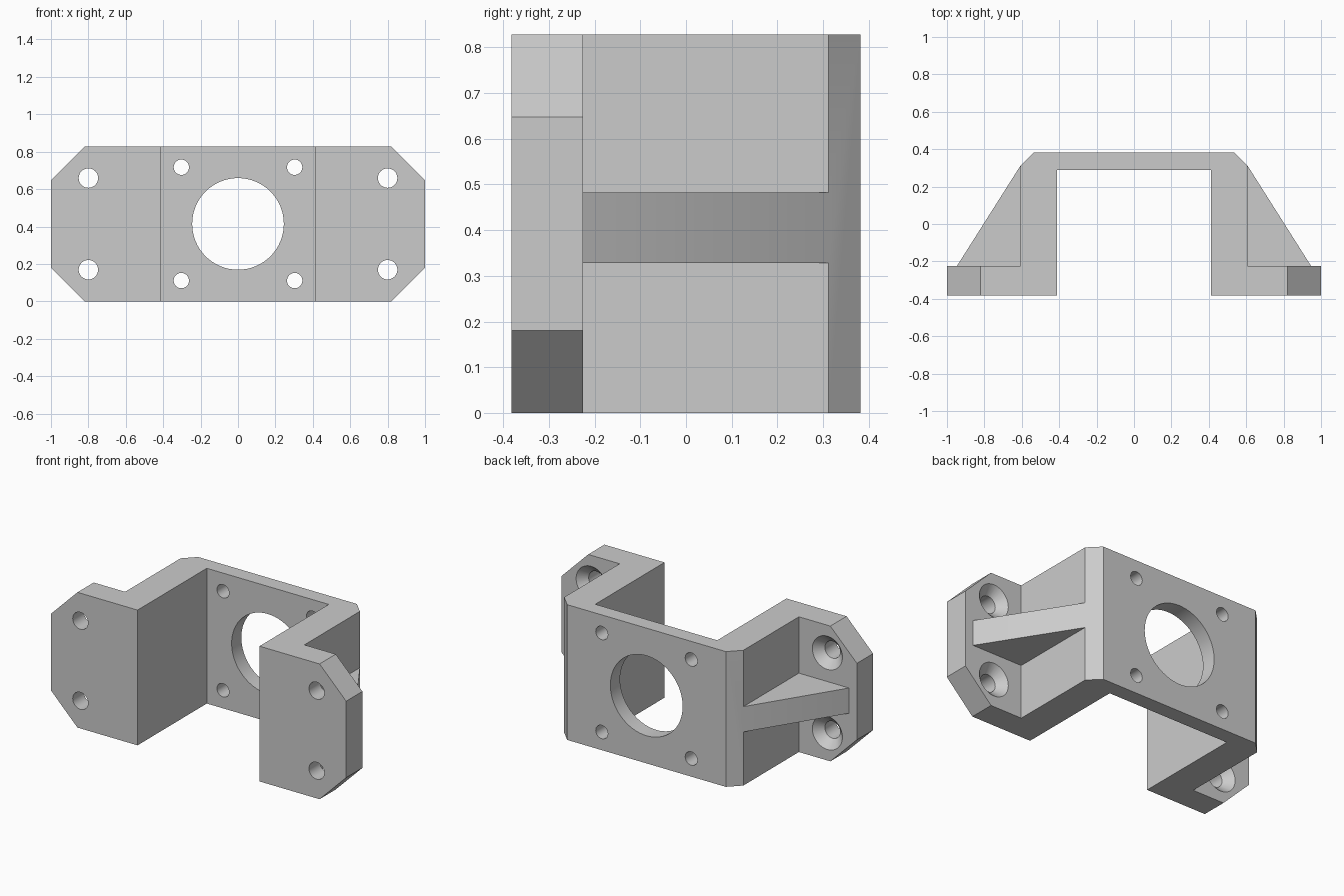
import bpy, bmesh, math
from mathutils import Vector

if "Cube" in bpy.data.objects:
    bpy.data.objects.remove(bpy.data.objects["Cube"], do_unlink=True)

HEIGHT, MID = 0.828, 0.414
FRONT, BACK, FLANGE = -0.382, 0.382, -0.225

grey = bpy.data.materials.new("light grey")
grey.use_nodes = True
COLOUR = (0.6, 0.6, 0.6, 1)
grey.diffuse_color = COLOUR
grey.node_tree.nodes["Principled BSDF"].inputs["Base Color"].default_value = COLOUR


def prism(bm, points, offset):
    """Extrude a closed outline of 3D points along offset."""
    face = bm.faces.new([bm.verts.new(p) for p in points])
    new = bmesh.ops.extrude_face_region(bm, geom=[face])["geom"]
    verts = [g for g in new if isinstance(g, bmesh.types.BMVert)]
    bmesh.ops.translate(bm, verts=verts, vec=offset)


def lathe_y(bm, x, z, profile, sides):
    """Closed turned solid around a y axis; profile holds (radius, y)."""
    rings = []
    for r, y in profile:
        angles = [2 * math.pi * i / sides for i in range(sides)]
        rings.append([bm.verts.new((x + r * math.cos(a), y, z + r * math.sin(a)))
                      for a in angles])
    for a, b in zip(rings, rings[1:]):
        for i in range(sides):
            j = (i + 1) % sides
            bm.faces.new((a[i], a[j], b[j], b[i]))
    bm.faces.new(rings[0])
    bm.faces.new(rings[-1])


def finish(name, bm):
    bmesh.ops.recalc_face_normals(bm, faces=bm.faces)
    mesh = bpy.data.meshes.new(name)
    bm.to_mesh(mesh)
    bm.free()
    mesh.materials.append(grey)
    obj = bpy.data.objects.new(name, mesh)
    bpy.context.collection.objects.link(obj)
    return obj


def boolean(target, tool, operation):
    """Apply a boolean, then discard the tool."""
    mod = target.modifiers.new(operation, "BOOLEAN")
    mod.operation, mod.solver, mod.object = operation, "EXACT", tool
    bpy.context.view_layer.objects.active = target
    bpy.ops.object.modifier_apply(modifier=mod.name)
    bpy.data.objects.remove(tool, do_unlink=True)


# Hat-shaped bracket body
half = [(0.413, 0.288), (0.413, FRONT), (1, FRONT), (1, FLANGE),
        (0.607, FLANGE), (0.607, 0.312), (0.537, BACK)]
outline = half + [(-x, y) for x, y in reversed(half)]
bm = bmesh.new()
prism(bm, [(x, y, 0) for x, y in outline], Vector((0, 0, HEIGHT)))
bracket = finish("bracket", bm)

# Stiffening ribs, rooted inside the walls and flanges
rib = [(0.607, 0.312), (0.947, FLANGE), (0.947, -0.26), (0.55, -0.26), (0.55, 0.25)]
for side in (-1, 1):
    bm = bmesh.new()
    prism(bm, [(side * x, y, 0.328) for x, y in rib], Vector((0, 0, 0.155)))
    boolean(bracket, finish("rib", bm), "UNION")

# Cutters: central bore, corner chamfers, small holes, countersunk flange holes
bm = bmesh.new()
lathe_y(bm, 0, MID, [(0.245, 0.2), (0.245, 0.5)], 64)
corner = [(0.72, -0.1), (1.1, -0.1), (1.1, 0.28)]
sink = [(0.052, -0.5), (0.052, FLANGE - 0.05), (0.102, FLANGE), (0.102, FLANGE + 0.04)]
for sx in (-1, 1):
    for sz in (-1, 1):
        prism(bm, [(sx * x, -0.5, MID + sz * (z - MID)) for x, z in corner],
              Vector((0, 0.4, 0)))
        lathe_y(bm, sx * 0.303, MID + sz * 0.303, [(0.041, 0.2), (0.041, 0.5)], 32)
        lathe_y(bm, sx * 0.8, MID + sz * 0.245, sink, 32)
boolean(bracket, finish("cutter", bm), "DIFFERENCE")

# Smooth hole walls, crisp edges
bpy.ops.object.select_all(action="DESELECT")
bracket.select_set(True)
bpy.context.view_layer.objects.active = bracket
bpy.ops.object.shade_smooth_by_angle(angle=math.radians(30))
